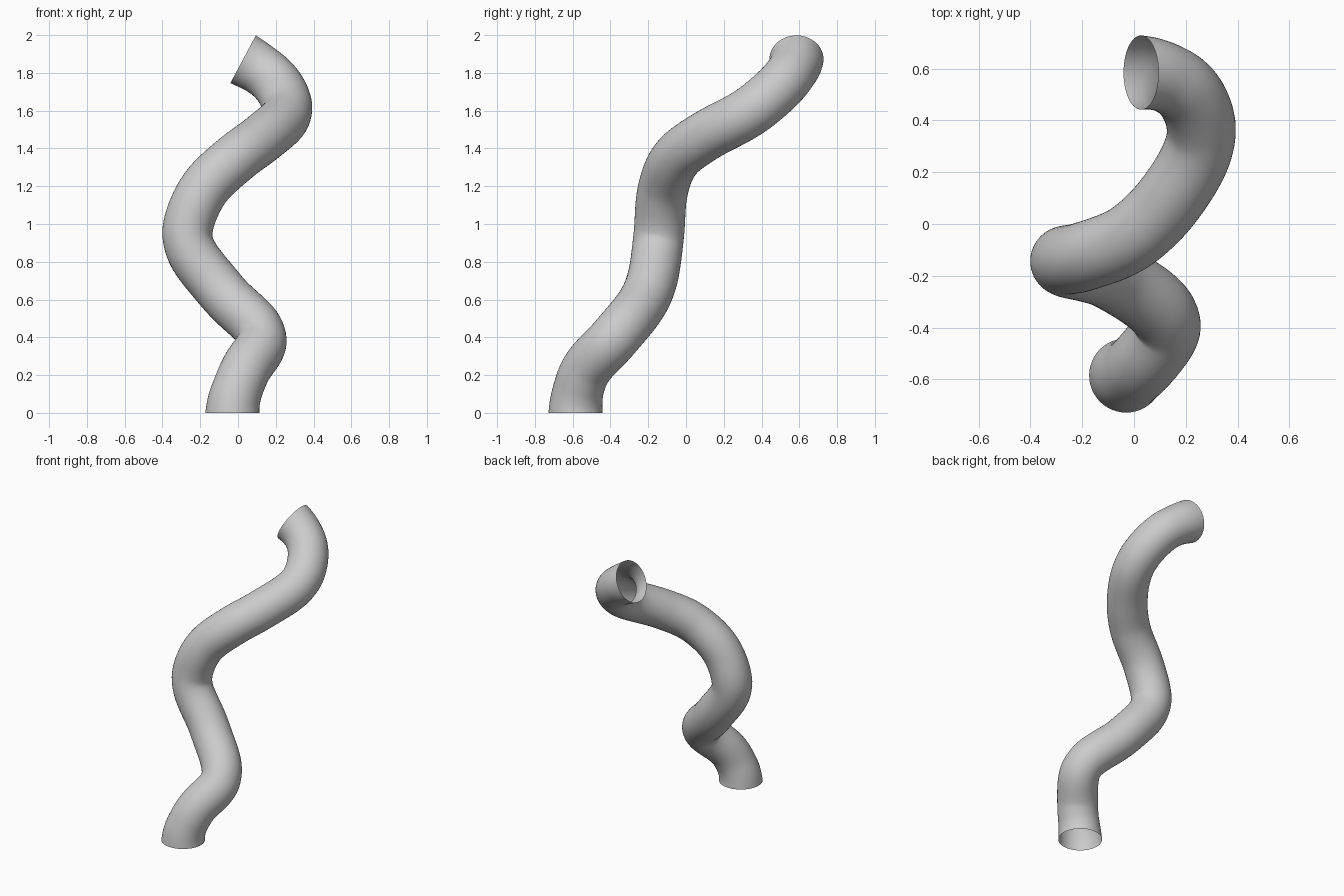
import bpy, bmesh, math
from mathutils import Vector

if "Cube" in bpy.data.objects:
    bpy.data.objects.remove(bpy.data.objects["Cube"])

# Centre line of the bent pipe, with its end directions
PATH = [Vector(p) for p in (
    (-0.03, -0.585, 0.0), (0.03, -0.54, 0.21), (0.13, -0.385, 0.39),
    (-0.085, -0.2, 0.64), (-0.27, -0.145, 0.93), (-0.19, -0.125, 1.17),
    (-0.01, -0.05, 1.35), (0.13, 0.085, 1.455), (0.262, 0.36, 1.61),
    (0.185, 0.53, 1.765), (0.027, 0.585, 1.872))]
START_DIR = Vector((0, 0, 1))
END_DIR = Vector((-0.88, 0.0, 0.47)).normalized()
SIDES, STEPS = 12, 5
END_RADIUS, RADIUS = 0.15, 0.14


def smooth_path(pts):
    """Hermite curve through the points; returns positions and directions."""
    gaps = [(b - a).length for a, b in zip(pts, pts[1:])]
    tans = [START_DIR]
    for i in range(1, len(pts) - 1):
        d0 = (pts[i] - pts[i - 1]) / gaps[i - 1]
        d1 = (pts[i + 1] - pts[i]) / gaps[i]
        tans.append((d0 * gaps[i] + d1 * gaps[i - 1]) / (gaps[i] + gaps[i - 1]))
    tans.append(END_DIR)
    out = []
    for i, g in enumerate(gaps):
        a, b, m, n = pts[i], pts[i + 1], tans[i] * g, tans[i + 1] * g
        for k in range(STEPS + (i == len(gaps) - 1)):
            t = k / STEPS
            pos = (a * (2*t**3 - 3*t**2 + 1) + m * (t**3 - 2*t**2 + t)
                   + b * (3*t**2 - 2*t**3) + n * (t**3 - t**2))
            d = (a * (6*t*t - 6*t) + m * (3*t*t - 4*t + 1)
                 + b * (6*t - 6*t*t) + n * (3*t*t - 2*t))
            out.append((pos, d.normalized()))
    return out


# Sweep a twelve-sided ring along the path, flaring slightly at both ends
bm = bmesh.new()
crease = bm.edges.layers.float.new("crease_edge")
samples = smooth_path(PATH)
side = Vector((1, 0, 0))
prev_dir = samples[0][1]
rings = []
for i, (pos, d) in enumerate(samples):
    side = prev_dir.rotation_difference(d) @ side
    side = (side - d * side.dot(d)).normalized()
    up = d.cross(side)
    prev_dir = d
    edge = min(i, len(samples) - 1 - i)
    r = RADIUS + (END_RADIUS - RADIUS) * max(0, 1 - edge / 3)
    rings.append([bm.verts.new(pos + r * (side * math.cos(a) + up * math.sin(a)))
                  for a in ((k + 0.5) * math.tau / SIDES for k in range(SIDES))])
for lo, hi in zip(rings, rings[1:]):
    for k in range(SIDES):
        n = (k + 1) % SIDES
        bm.faces.new((lo[k], lo[n], hi[n], hi[k])).smooth = True

# Keep the open rims faceted
for e in bm.edges:
    if e.is_boundary:
        e[crease] = 1.0

mesh = bpy.data.meshes.new("bent_pipe")
bm.to_mesh(mesh)
bm.free()
pipe = bpy.data.objects.new("bent_pipe", mesh)
bpy.context.collection.objects.link(pipe)
sub = pipe.modifiers.new("smooth", 'SUBSURF')
sub.levels = sub.render_levels = 2
